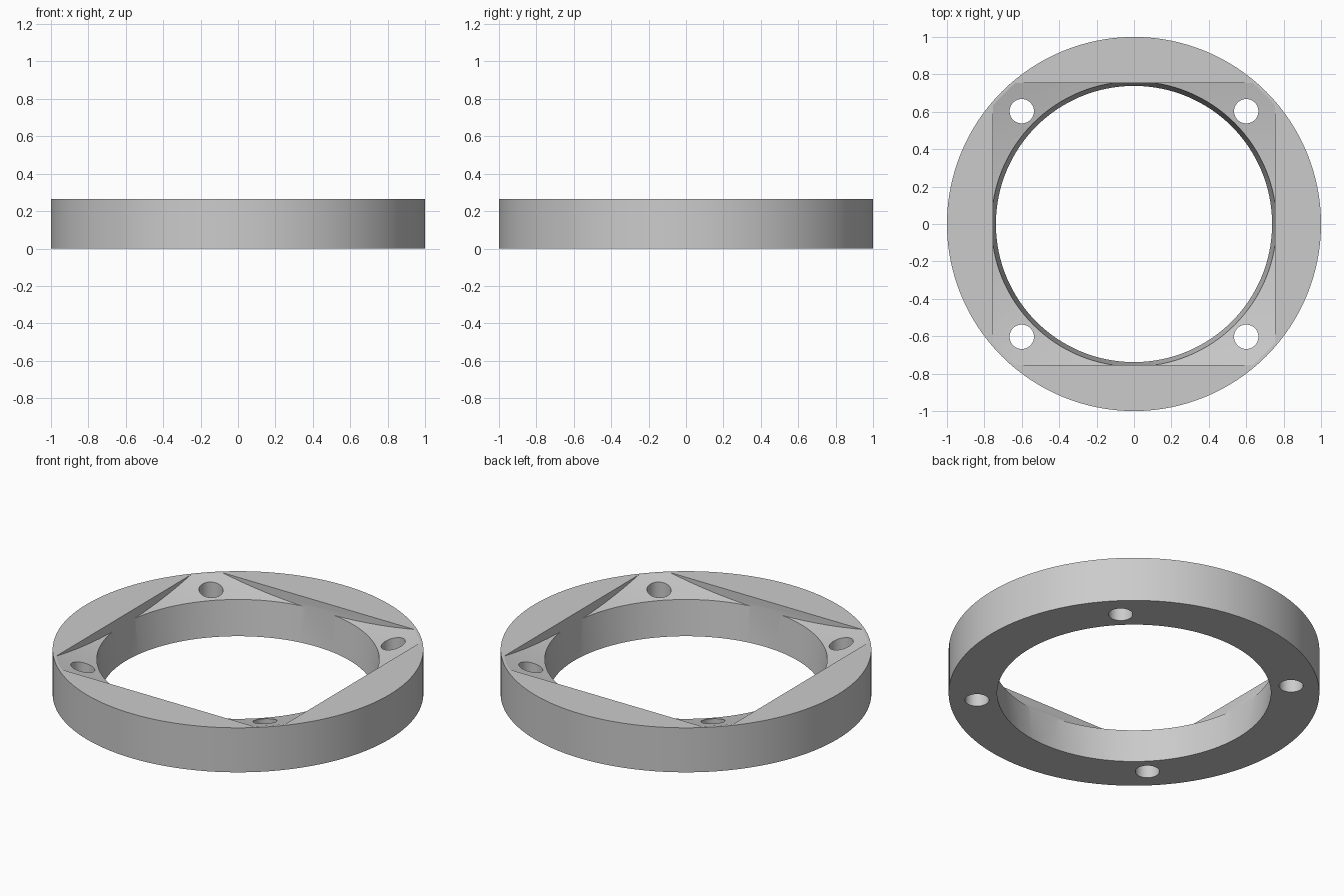
import bpy, bmesh, math

if "Cube" in bpy.data.objects:
    bpy.data.objects.remove(bpy.data.objects["Cube"])

H = 0.265          # ring height
SEG = 128

grey = bpy.data.materials.new("light grey")
grey.diffuse_color = (0.6, 0.6, 0.6, 1)
grey.use_nodes = True
grey.node_tree.nodes["Principled BSDF"].inputs["Base Color"].default_value = grey.diffuse_color


def lathe(name, profile, loc=(0, 0)):
    """Closed solid of revolution from (r, z) points; first and last lie on the axis."""
    bm = bmesh.new()
    rings = []
    for r, z in profile:
        if r == 0:
            rings.append([bm.verts.new((loc[0], loc[1], z))] * SEG)
        else:
            rings.append([bm.verts.new((loc[0] + r * math.cos(2 * math.pi * i / SEG),
                                        loc[1] + r * math.sin(2 * math.pi * i / SEG), z))
                          for i in range(SEG)])
    for a, b in zip(rings, rings[1:]):
        for i in range(SEG):
            j = (i + 1) % SEG
            bm.faces.new(list(dict.fromkeys((a[i], a[j], b[j], b[i]))))
    bmesh.ops.recalc_face_normals(bm, faces=bm.faces)
    return finish(name, bm)


def finish(name, bm):
    me = bpy.data.meshes.new(name)
    bm.to_mesh(me)
    bm.free()
    me.materials.append(grey)
    ob = bpy.data.objects.new(name, me)
    bpy.context.collection.objects.link(ob)
    return ob


def boolean(ob, cutter, op):
    mod = ob.modifiers.new("cut", 'BOOLEAN')
    mod.object, mod.operation, mod.solver = cutter, op, 'EXACT'
    bpy.context.view_layer.objects.active = ob
    bpy.ops.object.modifier_apply(modifier="cut")
    bpy.data.objects.remove(cutter)


# Plain disc
ring = lathe("flange_ring", [(0, 0), (1, 0), (1, H), (0, H)])

# Opening: slightly tapered bore opening into a shallow spherical dish
R, RIM = 3.5, 0.985
zc = H + math.sqrt(R * R - RIM * RIM)
dish = [(r, zc - math.sqrt(R * R - r * r))
        for r in [0.762 + (1.2 - 0.762) * k / 12 for k in range(13)]]
opening = lathe("opening_cutter",
                [(0, -0.1), (0.727, -0.1)] + dish + [(1.2, 0.6), (0, 0.6)])

# Limit the opening to a square, which leaves four raised segments
bm = bmesh.new()
bmesh.ops.create_cube(bm, size=1)
bmesh.ops.scale(bm, vec=(1.51, 1.51, 4), verts=bm.verts)
boolean(opening, finish("square_limit", bm), 'INTERSECT')
boolean(ring, opening, 'DIFFERENCE')

# Four bolt holes
for sx in (-1, 1):
    for sy in (-1, 1):
        hole = lathe("hole_cutter", [(0, -0.2), (0.065, -0.2), (0.065, 0.5), (0, 0.5)],
                     (0.6 * sx, 0.603 * sy))
        boolean(ring, hole, 'DIFFERENCE')

# Smooth curved walls, crisp edges
bpy.ops.object.select_all(action='DESELECT')
ring.select_set(True)
bpy.context.view_layer.objects.active = ring
bpy.ops.object.shade_smooth_by_angle(angle=math.radians(12))
